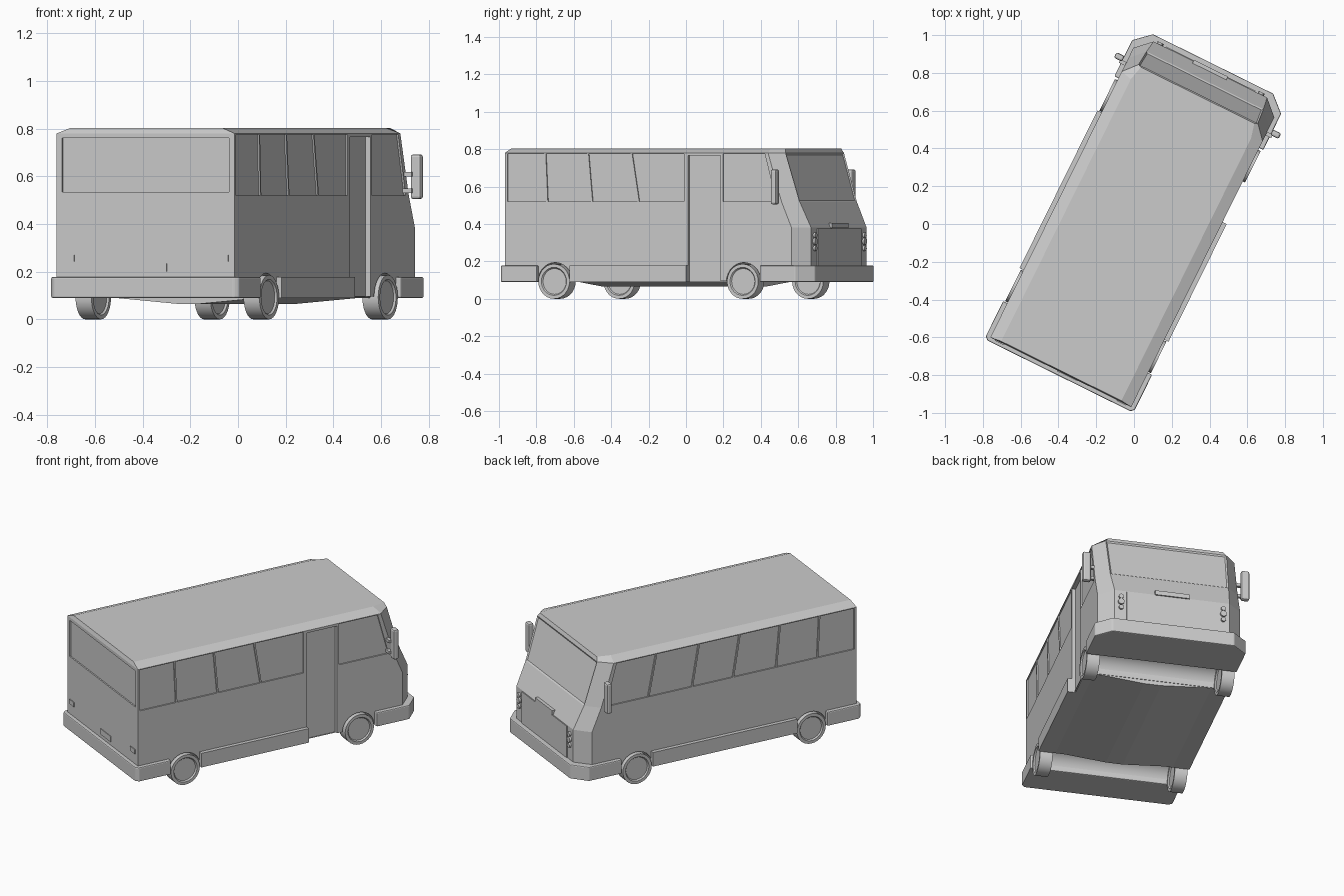
import bpy, bmesh, math
from mathutils import Matrix

if "Cube" in bpy.data.objects:
    bpy.data.objects.remove(bpy.data.objects["Cube"])

YAW = -math.radians(26.3)   # the bus stands diagonally; parts are built straight, then turned


def finish(name, bm, bevel=0, smooth=False):
    bmesh.ops.recalc_face_normals(bm, faces=bm.faces)
    me = bpy.data.meshes.new(name)
    bm.to_mesh(me)
    bm.free()
    ob = bpy.data.objects.new(name, me)
    bpy.context.collection.objects.link(ob)
    ob.rotation_euler.z = YAW
    if bevel:
        m = ob.modifiers.new("bevel", 'BEVEL')
        m.width, m.segments, m.limit_method = bevel, 2, 'ANGLE'
    if smooth:
        bpy.ops.object.select_all(action='DESELECT')
        ob.select_set(True)
        bpy.context.view_layer.objects.active = ob
        bpy.ops.object.shade_smooth_by_angle(angle=math.radians(35))
    return ob


def loft(name, rings, bevel=0, inset=()):
    bm = bmesh.new()
    rows = [[bm.verts.new(p) for p in r] for r in rings]
    n = len(rows[0])
    bm.faces.new(rows[0])
    bm.faces.new(rows[-1])
    picked = []
    for k, (a, b) in enumerate(zip(rows, rows[1:])):
        for i in range(n):
            f = bm.faces.new((a[i], a[(i + 1) % n], b[(i + 1) % n], b[i]))
            if (k, i) in inset:
                picked.append(f)
    if picked:
        bmesh.ops.recalc_face_normals(bm, faces=bm.faces)
        bmesh.ops.inset_individual(bm, faces=picked, thickness=.012, depth=-.006)
    return finish(name, bm, bevel)


def prism(name, pts, a, b, axis='z', bevel=0):
    put = {'z': lambda p, t: (p[0], p[1], t),
           'x': lambda p, t: (t, p[0], p[1]),
           'y': lambda p, t: (p[0], t, p[1])}[axis]
    return loft(name, [[put(p, t) for p in pts] for t in (a, b)], bevel)


def box(name, x0, x1, y0, y1, z0, z1, bevel=0):
    return prism(name, [(x0, y0), (x1, y0), (x1, y1), (x0, y1)], z0, z1, 'z', bevel)


def cylinder(name, x, y, z, r, depth, axis='X', seg=28, rim=0):
    bm = bmesh.new()
    rot = Matrix.Rotation(math.pi / 2, 4, 'Y' if axis == 'X' else 'X')
    bmesh.ops.create_cone(bm, cap_ends=True, segments=seg, radius1=r, radius2=r, depth=depth,
                          matrix=Matrix.Translation((x, y, z)) @ rot)
    if rim:
        caps = [f for f in bm.faces if len(f.verts) > 4]
        bmesh.ops.inset_individual(bm, faces=caps, thickness=rim)
        bmesh.ops.inset_individual(bm, faces=caps, thickness=.006, depth=-.008)
    return finish(name, bm, smooth=True)


# Body shell: outlines with chamfered front corners, stacked from floor to roof
def outline(z, w, rear, corner, cu, front):
    return [(-w, rear, z), (w, rear, z), (w, corner, z), (cu, front, z), (-cu, front, z), (-w, corner, z)]


body = loft("body_shell", [
    outline(.095, .416, -.875, .835, .335, .912),
    outline(.38, .416, -.875, .835, .335, .912),
    outline(.52, .416, -.875, .775, .345, .848),
    outline(.78, .416, -.875, .695, .352, .768),
    outline(.803, .355, -.868, .68, .335, .76)], inset={(2, 3)})

# Cutters: window recesses, door recess and wheel channels
cutters = [
    box("rear_window_cutter", -.39, .39, -.93, -.867, .535, .76),
    box("door_cutter", .394, .5, .217, .412, .05, .765),
    prism("right_window_cutter", [(-.86, .52), (.195, .52), (.195, .775), (-.86, .775)], .408, .5, 'x'),
    prism("cab_window_cutter", [(.425, .52), (.745, .52), (.675, .775), (.425, .775)], .408, .5, 'x'),
    prism("left_window_cutter", [(-.86, .52), (.745, .52), (.675, .775), (-.86, .775)], -.5, -.408, 'x'),
]
AXLES = (-.575, .55)
for y in AXLES:
    cutters.append(cylinder("wheel_channel_cutter", 0, y, .09, .104, 1.2))
for c in cutters:
    c.hide_render = True
    c.hide_set(True)
    m = body.modifiers.new(c.name, 'BOOLEAN')
    m.operation, m.solver, m.object = 'DIFFERENCE', 'EXACT', c

# Slanted window dividers (position, backward lean); the right side has only the rear three
for i, (v, lean) in enumerate([(-.63, .006), (-.369, .012), (-.1, .021), (.164, .022), (.443, .025)]):
    pts = [(v + lean - .005, .52), (v + lean + .005, .52), (v - lean + .005, .775), (v - lean - .005, .775)]
    prism("left_window_divider", pts, -.415, -.4, 'x')
    if i < 3:
        prism("right_window_divider", pts, .4, .415, 'x')

# Bumpers and side skirts, open at the wheels and the door
prism("rear_bumper", [(-.44, -.673), (-.44, -.88), (-.422, -.897), (.422, -.897), (.44, -.88), (.44, -.673)],
      .09, .178, bevel=.006)
prism("side_skirt", [(-.44, -.478), (.44, -.478), (.44, .217), (.394, .217), (.394, .453), (-.44, .453)], .09, .178)
prism("front_bumper", [(-.44, .655), (.44, .655), (.44, .868), (.355, .945), (-.355, .945), (-.44, .868)],
      .09, .178, bevel=.006)

# Shallow keeled belly under the floor
prism("belly_pan", [(-.4, .095), (-.05, .065), (.05, .065), (.4, .095)], -.47, .45, 'y')

# Wheels
for y in AXLES:
    for s in (-1, 1):
        cylinder("wheel", s * .393, y, .093, .093, .074, rim=.018)

# Front panel, plate and lamps
box("front_panel", -.265, .265, .9, .917, .17, .375)
box("front_badge_plate", -.1, .1, .88, .92, .378, .405)
for s in (-1, 1):
    for z, r in ((.34, .014), (.307, .018), (.27, .014)):
        cylinder("front_lamp", s * .298, .913, z, r, .022, 'Y', 16)
    box("rear_lamp", s * .36 - .028, s * .36 + .028, -.88, -.87, .242, .27)
box("rear_plate", -.02, .1, -.879, -.87, .2, .235)

# Mirrors on two short arms
for s in (-1, 1):
    x0, x1 = sorted((s * .438, s * .486))
    box("mirror", x0, x1, .742, .775, .505, .692, .01)
    a0, a1 = sorted((s * .37, s * .45))
    for z in (.53, .6):
        box("mirror_arm", a0, a1, .73, .75, z, z + .018)
